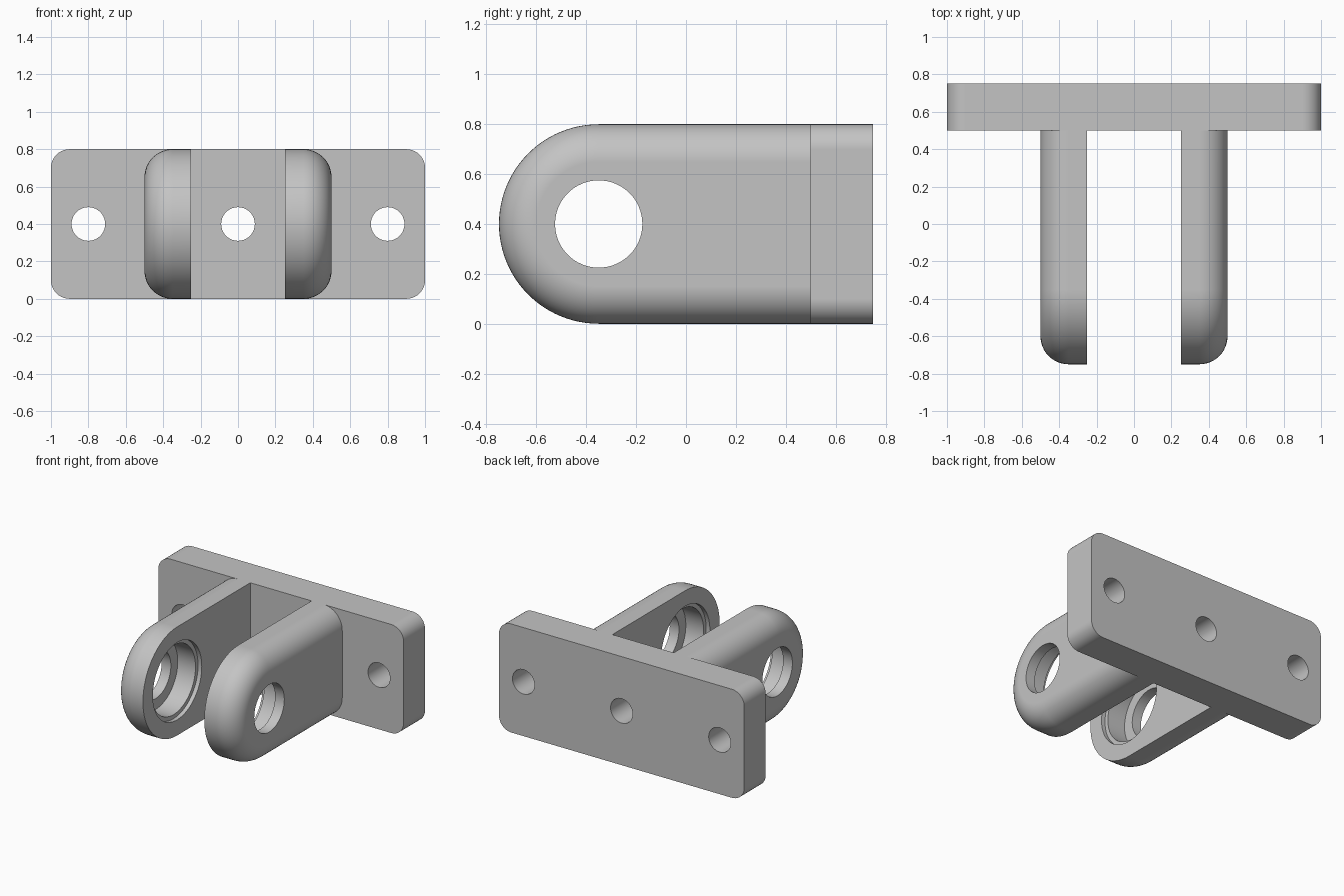
import bpy, bmesh
from math import sin, cos, pi, radians

cube = bpy.data.objects.get("Cube")
if cube:
    bpy.data.objects.remove(cube, do_unlink=True)

metal = bpy.data.materials.new("plain grey")
metal.use_nodes = True
GREY = (0.55, 0.55, 0.55, 1)
metal.diffuse_color = GREY
metal.node_tree.nodes["Principled BSDF"].inputs["Base Color"].default_value = GREY


def loft(name, rings):
    """Join closed rings of equal length and cap both ends."""
    bm = bmesh.new()
    loops = [[bm.verts.new(p) for p in ring] for ring in rings]
    n = len(loops[0])
    for a, b in zip(loops, loops[1:]):
        for i in range(n):
            j = (i + 1) % n
            bm.faces.new((a[i], a[j], b[j], b[i]))
    bm.faces.new(loops[0])
    bm.faces.new(loops[-1])
    bmesh.ops.recalc_face_normals(bm, faces=bm.faces)
    mesh = bpy.data.meshes.new(name)
    bm.to_mesh(mesh)
    bm.free()
    obj = bpy.data.objects.new(name, mesh)
    bpy.context.collection.objects.link(obj)
    return obj


def arc(cx, cy, r, start, end, steps):
    angles = [start + (end - start) * i / steps for i in range(steps + 1)]
    return [(cx + r * cos(a), cy + r * sin(a)) for a in angles]


def circle(cx, cy, r, steps=64):
    return arc(cx, cy, r, 0, 2 * pi, steps)[:-1]


def finish(obj, cutters, mirror=False):
    """Cut the holes, bake the result and shade it."""
    for c in cutters:
        c.hide_render = True
        mod = obj.modifiers.new("hole", "BOOLEAN")
        mod.operation = "DIFFERENCE"
        mod.solver = "EXACT"
        mod.object = c
    if mirror:
        mod = obj.modifiers.new("pair", "MIRROR")
        mod.use_axis[0] = True
        mod.use_mirror_merge = False
    deps = bpy.context.evaluated_depsgraph_get()
    baked = bpy.data.meshes.new_from_object(obj.evaluated_get(deps))
    obj.modifiers.clear()
    obj.data = baked
    for c in cutters:
        bpy.data.objects.remove(c, do_unlink=True)
    baked.materials.clear()
    baked.materials.append(metal)
    bpy.ops.object.select_all(action="DESELECT")
    obj.select_set(True)
    bpy.context.view_layer.objects.active = obj
    bpy.ops.object.shade_smooth_by_angle(angle=radians(30))
    mod = obj.modifiers.new("flat faces", "WEIGHTED_NORMAL")
    mod.keep_sharp = True


# Mounting plate with rounded corners and three screw holes
CORNER, HEIGHT = 0.1, 0.8
outline = []
for k, (sx, top) in enumerate([(1, 1), (-1, 1), (-1, 0), (1, 0)]):
    cz = HEIGHT - CORNER if top else CORNER
    outline += arc(sx * (1 - CORNER), cz, CORNER, k * pi / 2, (k + 1) * pi / 2, 10)
plate = loft("mounting_plate", [[(x, y, z) for x, z in outline] for y in (0.5, 0.75)])
screws = [loft("screw_cutter", [[(x, y, z) for x, z in circle(cx, 0.4, 0.09, 40)]
                                for y in (0.4, 0.85)]) for cx in (-0.8, 0, 0.8)]
finish(plate, screws)

# Pair of fork arms: round nose, filleted outer rim
PIVOT_Y, PIVOT_Z, FILLET = -0.35, 0.4, 0.15


def arm_ring(x, r):
    nose = arc(PIVOT_Y, PIVOT_Z, r, pi / 2, 3 * pi / 2, 48)
    pts = [(0.51, PIVOT_Z + r)] + nose + [(0.51, PIVOT_Z - r)]
    return [(x, y, z) for y, z in pts]


rim = arc(0.5 - FILLET, 0.4 - FILLET, FILLET, pi / 2, 0, 12)
arm = loft("fork_arms", [arm_ring(x, r) for x, r in [(0.25, 0.4)] + rim])

# Stepped pivot bore, widest on the inner face
steps = [(0.2, 0.285), (0.28, 0.285), (0.28, 0.255), (0.425, 0.255),
         (0.425, 0.175), (0.6, 0.175)]
bore = loft("bore_cutter", [[(x, y, z) for y, z in circle(PIVOT_Y, PIVOT_Z, r)]
                            for x, r in steps])
finish(arm, [bore], mirror=True)
